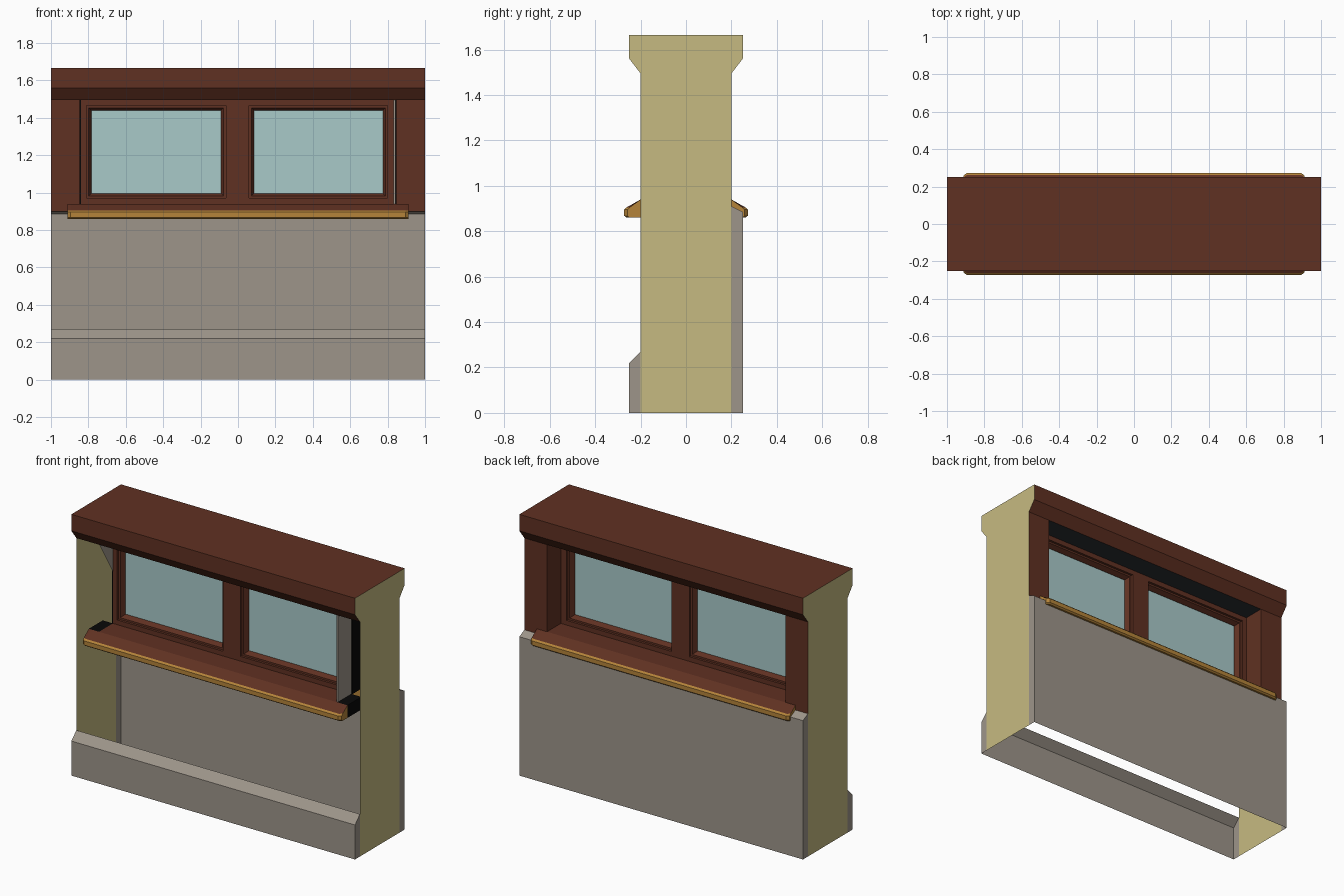
import bpy, bmesh

if "Cube" in bpy.data.objects:
    bpy.data.objects.remove(bpy.data.objects["Cube"])

def mat(name, hexcol):
    vals = [int(hexcol[i:i + 2], 16) / 255 for i in (0, 2, 4)]
    lin = [v / 12.92 if v < 0.04045 else ((v + 0.055) / 1.055) ** 2.4 for v in vals]
    m = bpy.data.materials.new(name)
    m.diffuse_color = (*lin, 1)
    m.use_nodes = True
    m.node_tree.nodes["Principled BSDF"].inputs["Base Color"].default_value = m.diffuse_color
    return m

BROWN = mat("brown wood", "603122")
GREY = mat("grey plaster", "9d958a")
KHAKI = mat("khaki end", "c6ba81")
GOLD = mat("gold trim", "b5843a")
GLASS = mat("pale glass", "a9cac9")
BLACK = mat("black void", "080808")
CHAR = mat("charcoal soffit", "2b2f33")

def finish(bm, name, mats, recalc=True):
    if recalc:
        bmesh.ops.recalc_face_normals(bm, faces=bm.faces)
    me = bpy.data.meshes.new(name)
    bm.to_mesh(me)
    bm.free()
    for m in mats:
        me.materials.append(m)
    ob = bpy.data.objects.new(name, me)
    bpy.context.collection.objects.link(ob)
    return ob

def polygon(name, pts, m):
    bm = bmesh.new()
    bm.faces.new([bm.verts.new(p) for p in pts])
    return finish(bm, name, [m], False)

def strip(name, prof, m, caps=None):
    """Open (y, z) profile swept over the full width, with optional end caps."""
    bm = bmesh.new()
    rows = [[bm.verts.new((x, y, z)) for y, z in prof] for x in (-1, 1)]
    for i in range(len(prof) - 1):
        bm.faces.new((rows[0][i], rows[1][i], rows[1][i + 1], rows[0][i + 1]))
    if caps:
        for row in rows:
            x = row[0].co.x
            bm.faces.new(row + [bm.verts.new((x, y, z)) for y, z in caps])
    return finish(bm, name, [m])

def box(name, x0, x1, y0, y1, z0, z1, m):
    bm = bmesh.new()
    bmesh.ops.create_cube(bm, size=1)
    for v in bm.verts:
        v.co = (x1 if v.co.x > 0 else x0, y1 if v.co.y > 0 else y0,
                z1 if v.co.z > 0 else z0)
    return finish(bm, name, [m])

def frame(name, x0, x1, z0, z1, w, y_out, y_in, m):
    """Rectangular moulding, thicker at its outer edge than at the glass."""
    bm = bmesh.new()
    loops = []
    for inset, y in ((0, -y_out), (w * .45, -y_out), (w, -y_in),
                     (w, y_in), (w * .45, y_out), (0, y_out)):
        a, b, c, d = x0 + inset, x1 - inset, z0 + inset, z1 - inset
        loops.append([bm.verts.new(p) for p in
                      ((a, y, c), (b, y, c), (b, y, d), (a, y, d))])
    for i, l in enumerate(loops):
        n = loops[(i + 1) % len(loops)]
        for k in range(4):
            j = (k + 1) % 4
            bm.faces.new((l[k], l[j], n[j], n[k]))
    return finish(bm, name, [m])

# End panels
end = [(-.2, 0), (.2, 0), (.2, 1.495), (.25, 1.56), (.25, 1.665),
       (-.25, 1.665), (-.25, 1.56), (-.2, 1.495)]
for name, x, order in (("end_panel_right", 1, end), ("end_panel_left", -1, end[::-1])):
    polygon(name, [(x, y, z) for y, z in order], KHAKI)

# Cornice, back wall shell and front skirting
strip("cornice", [end[i] for i in (2, 3, 4, 5, 6, 7)], BROWN)
strip("back_wall", [(.25, 0), (.25, .885), (.2, .91)], GREY, [(.2, 0)])
strip("front_skirting", [(-.25, 0), (-.25, .22), (-.2, .27)], GREY, [(-.2, 0)])

# Back pilasters with reveals
for s, side in ((-1, "left"), (1, "right")):
    polygon("pilaster_" + side, [(s, .2, .9), (s * .84, .2, .9),
            (s * .84, .2, 1.5), (s, .2, 1.5)][::-s], BROWN)
    polygon("reveal_" + side, [(s * .84, .2, .9), (s * .84, .06, .9),
            (s * .84, .06, 1.5), (s * .84, .2, 1.5)][::-s], BROWN)
    box("window_edge_" + side, *sorted((s * .84, s * .848)), -.06, .06, .94, 1.5, BLACK)

# Front reveal remnants
box("front_reveal_right", .832, .842, -.195, -.06, .94, 1.495, GREY)
polygon("front_reveal_left", [(-.84, -.2, 1.5), (-.84, -.06, 1.27), (-.84, -.06, 1.5)], GREY)

# Soffit above the window
polygon("soffit", [(-.84, -.2, 1.497), (-.84, .2, 1.497),
                   (.84, .2, 1.497), (.84, -.2, 1.497)], CHAR)

# Window surround rails and posts
for name, x0, x1, z0, z1 in (("post_left", -.84, -.81, .94, 1.497),
                             ("post_middle", -.065, .06, .94, 1.497),
                             ("post_right", .80, .84, .94, 1.497),
                             ("rail_bottom_left", -.81, -.065, .94, .97),
                             ("rail_bottom_right", .06, .80, .94, .97),
                             ("rail_top_left", -.81, -.065, 1.465, 1.497),
                             ("rail_top_right", .06, .80, 1.465, 1.497)):
    box(name, x0, x1, -.06, .06, z0, z1, BROWN)

# Casements and panes
for side, x0, x1 in (("left", -.81, -.065), ("right", .06, .80)):
    frame("casement_" + side, x0, x1, .97, 1.465, .026, .045, .018, BROWN)
    box("pane_" + side, x0 + .02, x1 - .02, -.012, .012, .99, 1.445, GLASS)

# Sills: brown top, gold nosing, black where they run into the wall
prof = [(.06, .86), (.06, .94), (.2, .94), (.262, .905),
        (.272, .895), (.272, .868), (.262, .86), (.2, .86)]
for s, side in ((-1, "front"), (1, "back")):
    bm = bmesh.new()
    rows = []
    for x in (-.912, -.895, -.84, .84, .895, .912):
        cut = .014 if abs(x) > .9 else 0
        rows.append([bm.verts.new((x, s * (y - cut if y > .21 else y), z))
                     for y, z in prof])
    n = len(prof)
    for a, b in zip(rows, rows[1:]):
        for i in range(n):
            j = (i + 1) % n
            bm.faces.new((a[i], a[j], b[j], b[i]))
    for r in (rows[0], rows[-1]):
        bm.faces.new((r[0], r[1], r[2], r[7]))
        bm.faces.new(r[2:8])
    bmesh.ops.recalc_face_normals(bm, faces=bm.faces)
    for f in bm.faces:
        c = f.calc_center_median()
        if abs(c.x) > .84 and abs(c.y) < .19:
            f.material_index = 2
        elif c.z < .902:
            f.material_index = 1
    finish(bm, "sill_" + side, [BROWN, GOLD, BLACK])
